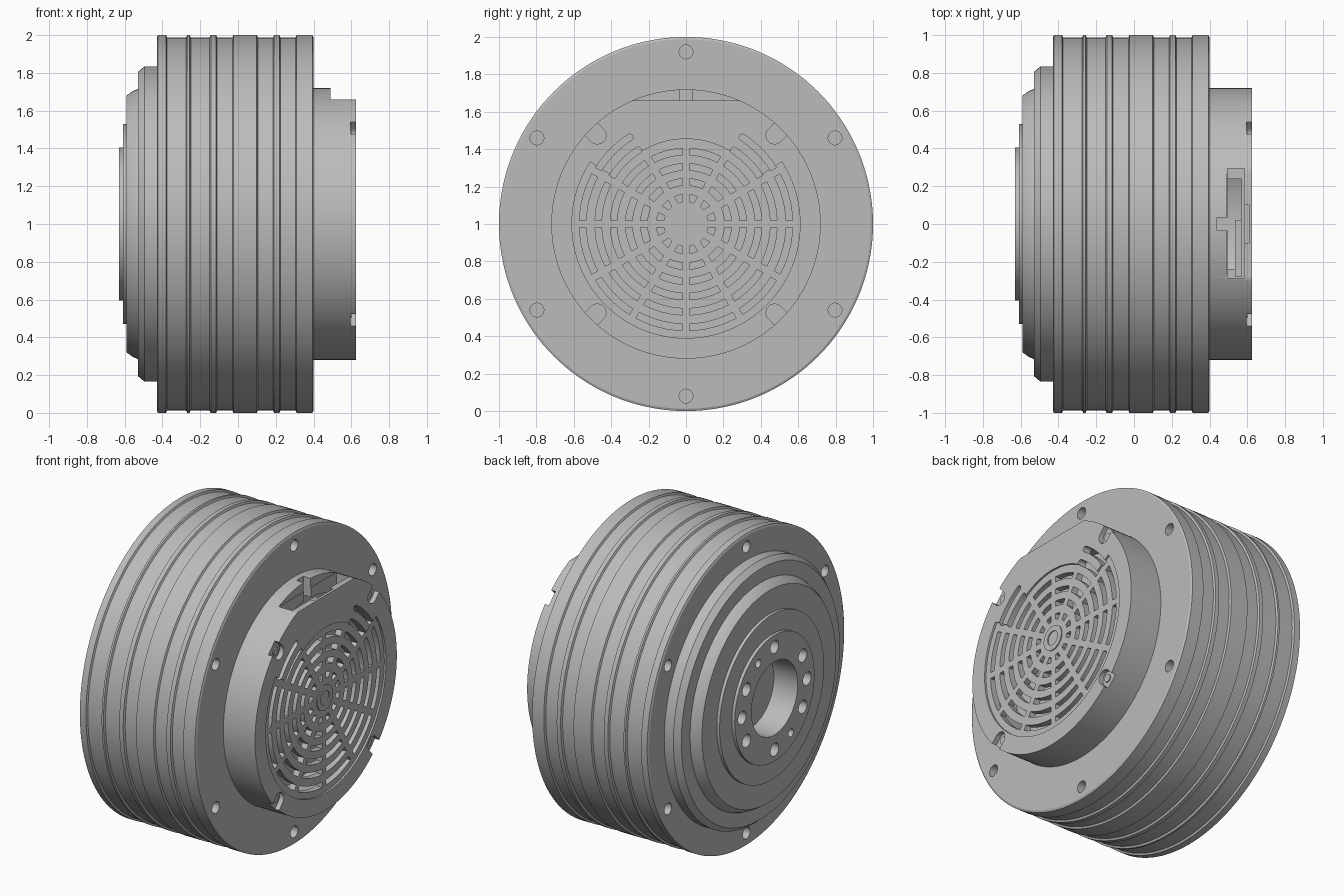
import bpy, bmesh
from math import sin, cos, asin, pi, radians

cube = bpy.data.objects.get("Cube")
if cube:
    bpy.data.objects.remove(cube)

AXIS = 1.0  # height of the motor axis

grey = bpy.data.materials.new("satin grey")
grey.use_nodes = True
grey.diffuse_color = (0.5, 0.5, 0.5, 1)
grey.node_tree.nodes["Principled BSDF"].inputs["Base Color"].default_value = (0.5, 0.5, 0.5, 1)


def to_object(name, bm):
    bmesh.ops.recalc_face_normals(bm, faces=bm.faces)
    mesh = bpy.data.meshes.new(name)
    bm.to_mesh(mesh)
    bm.free()
    mesh.materials.append(grey)
    ob = bpy.data.objects.new(name, mesh)
    bpy.context.collection.objects.link(ob)
    return ob


def lathe(name, profile, closed=False, n=144):
    """Spin (x, radius) points around the motor axis."""
    bm = bmesh.new()
    rings = [[bm.verts.new((x, r * cos(2 * pi * i / n), AXIS + r * sin(2 * pi * i / n)))
              for i in range(n)] for x, r in profile]
    pairs = list(zip(rings, rings[1:]))
    if closed:
        pairs.append((rings[-1], rings[0]))
    else:
        bm.faces.new(rings[0])
        bm.faces.new(rings[-1])
    for a, b in pairs:
        for i in range(n):
            j = (i + 1) % n
            bm.faces.new((a[i], a[j], b[j], b[i]))
    return to_object(name, bm)


def prism(bm, points, x0, x1):
    """Extrude a (y, z) outline, measured from the axis, along x."""
    a, b = ([bm.verts.new((x, y, AXIS + z)) for y, z in points] for x in (x0, x1))
    bm.faces.new(a)
    bm.faces.new(b)
    for i in range(len(a)):
        j = (i + 1) % len(a)
        bm.faces.new((a[i], a[j], b[j], b[i]))


def arc(r, a0, a1, steps, y=0, z=0):
    return [(y + r * cos(a0 + (a1 - a0) * i / steps), z + r * sin(a0 + (a1 - a0) * i / steps))
            for i in range(steps + 1)]


def circle(r, y=0, z=0, n=24):
    return arc(r, 0, 2 * pi * (n - 1) / n, n - 1, y, z)


def rect(y0, y1, z0, z1):
    return [(y0, z0), (y1, z0), (y1, z1), (y0, z1)]


def cut(ob, prisms):
    """Subtract a set of separate prisms from an object."""
    bm = bmesh.new()
    for points, x0, x1 in prisms:
        prism(bm, points, x0, x1)
    cutter = to_object("cutter", bm)
    cutter.hide_render = True
    mod = ob.modifiers.new("cut", "BOOLEAN")
    mod.operation, mod.solver, mod.object = "DIFFERENCE", "EXACT", cutter
    bpy.context.view_layer.objects.active = ob
    bpy.ops.object.modifier_apply(modifier=mod.name)
    bpy.data.objects.remove(cutter)


# Ribbed housing with stepped output flange and blind centre bore
profile = [(-.46, .235), (-.63, .235), (-.63, .405), (-.61, .405), (-.61, .53), (-.59, .53),
           (-.59, .68), (-.555, .705), (-.53, .715), (-.53, .805), (-.495, .835), (-.43, .835)]
ribs = [(-.43, -.375), (-.275, -.25), (-.15, -.11), (-.03, .105), (.185, .225), (.305, .4)]
for x0, x1 in ribs:
    profile += [(x0, .988), (x0 + .006, 1), (x1 - .006, 1), (x1, .988)]
profile.append((.4, .3))
housing = lathe("motor_housing", profile)

# Mounting holes on both housing faces and around the output hub
holes = []
for k in range(6):
    a = radians(30 + 60 * k)
    spot = (.92 * cos(a), .92 * sin(a))
    holes += [(circle(.037, *spot), -.5, -.3), (circle(.037, *spot), .25, .5)]
for k in range(12):
    if k in (4, 10):
        continue
    a = radians(30 * k)
    size = .026 if k in (2, 8) else .042
    holes.append((circle(size, .33 * cos(a), .33 * sin(a)), -.7, -.5))
cut(housing, holes)

# Hollow end cover with a flat on top
cover = lathe("end_cover", [(.39, .72), (.625, .72), (.625, .001), (.57, .001),
                            (.57, .6), (.39, .6)], closed=True)
bm_fill = [(rect(-.8, .8, .66, .9), .49, .8)]
cut(cover, bm_fill)

# Cable opening in the flat, with its latch notch
cut(cover, [(rect(-.285, .295, .55, .8), .494, .585)])
cut(cover, [(rect(-.035, .035, .55, .8), .44, .51)])
cut(cover, [(rect(-.1, .1, .61, .8), .56, .608)])

# Shallow recess around the grille and U-shaped screw pockets
low, high = radians(33), radians(147)
cut(cover, [(arc(.455, low, high, 40) + arc(.61, high, low + 2 * pi, 90), .613, .7)])
pockets = []
for k in range(4):
    a = radians(45 + 90 * k)
    y, z = .67 * cos(a), .67 * sin(a)
    outline = arc(.046, a + pi / 2, a + 3 * pi / 2, 14, y, z)
    for side in (-1, 1):
        outline.append((y + .1 * cos(a) - side * .046 * -sin(a) * -1,
                        z + .1 * sin(a) - side * .046 * cos(a) * -1))
    pockets.append((outline, .595, .7))
cut(cover, pockets)

# Ventilation slots between twelve spokes
slots = []
rows = [(.12, .158), (.208, .243), (.288, .323), (.37, .405), (.452, .487), (.535, .57)]
for k in range(12):
    for r0, r1 in rows:
        if r1 > .42 and k in (2, 3):
            continue
        start, end = radians(30 * k), radians(30 * k + 30)
        g0, g1 = asin(.02 / r0), asin(.02 / r1)
        if r1 > .42 and k in (1, 4):
            # Longer slots with round ends beside the flat
            mid, half = (r0 + r1) / 2, (r1 - r0) / 2
            tip = radians(57 if k == 1 else 123)
            if k == 1:
                pts = arc(r1, start + g1, tip, 8)
                pts += arc(half, tip, tip + pi, 8, mid * cos(tip), mid * sin(tip))[1:]
                pts += arc(r0, tip, start + g0, 8)[1:]
            else:
                pts = arc(r1, end - g1, tip, 8)
                pts += arc(half, tip, tip - pi, 8, mid * cos(tip), mid * sin(tip))[1:]
                pts += arc(r0, tip, end - g0, 8)[1:]
        else:
            pts = arc(r1, start + g1, end - g1, 6) + arc(r0, end - g0, start + g0, 6)
        slots.append((pts, .5, .7))
cut(cover, slots)

# Grille hub ring with a dimple
hub = lathe("grille_hub", [(.605, .045), (.62, .045), (.62, .08), (.575, .08)])

# Screws in the cover pockets
bm = bmesh.new()
for k in range(4):
    a = radians(45 + 90 * k)
    prism(bm, circle(.025, .67 * cos(a), .67 * sin(a)), .58, .602)
screws = to_object("cover_screws", bm)

# Cable socket inside the opening
bm = bmesh.new()
prism(bm, rect(-.28, .02, .46, .62), .535, .568)
socket = to_object("cable_socket", bm)

# Smooth the round surfaces and keep machined edges crisp
for ob in (housing, cover, hub, screws, socket):
    bpy.ops.object.select_all(action="DESELECT")
    ob.select_set(True)
    bpy.context.view_layer.objects.active = ob
    bpy.ops.object.shade_smooth_by_angle(angle=radians(25))
